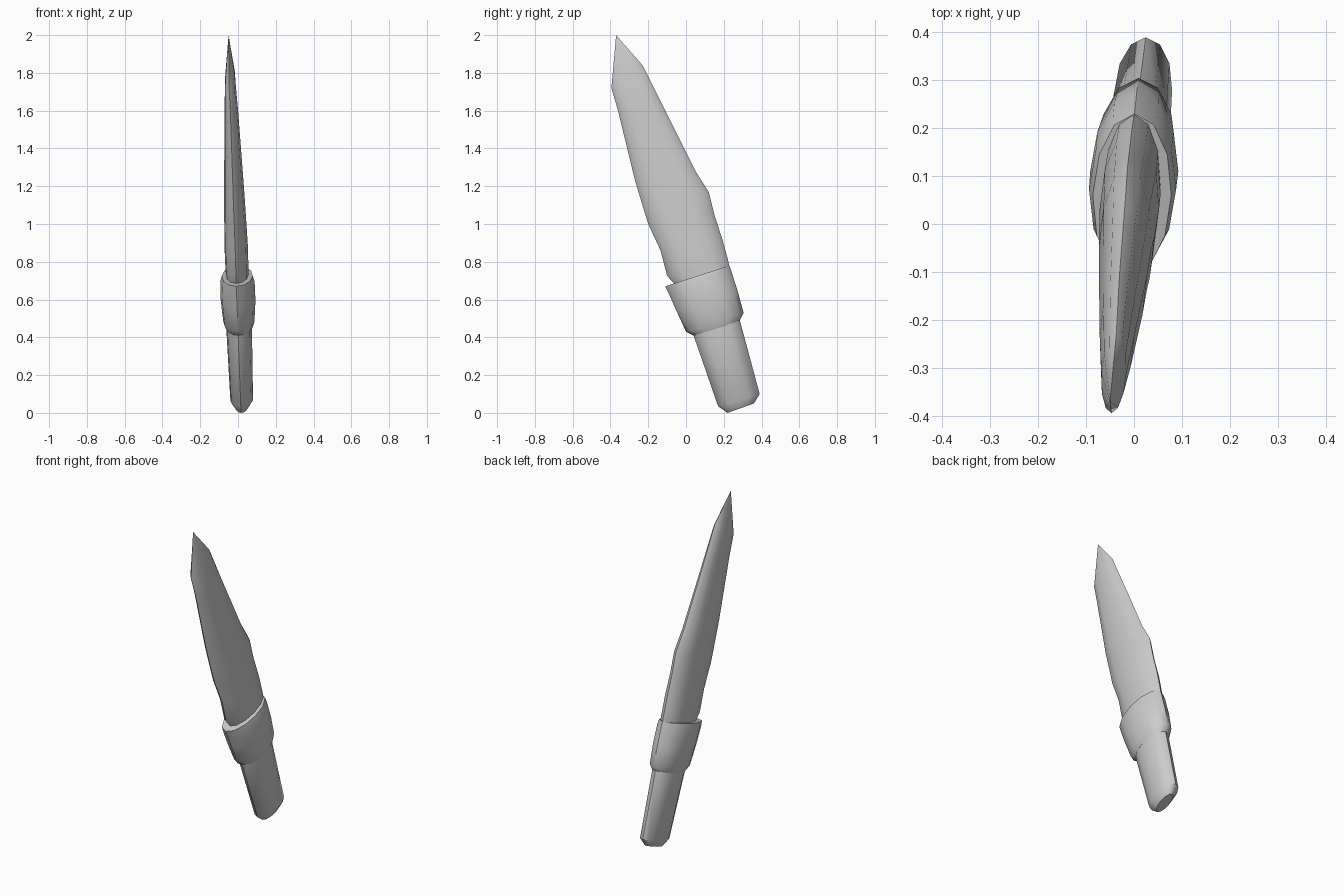
import bpy, bmesh
from math import cos, sin, pi, radians

if "Cube" in bpy.data.objects:
    bpy.data.objects.remove(bpy.data.objects["Cube"])

SIDES = 12


def lean(z):
    # the whole knife drifts sideways slightly with height
    return 0.022 - 0.036 * z


def loft(name, stations, tip=None, angle=42):
    """Loft oval rings; station = front y, front z, back y, back z, half width."""
    bm = bmesh.new()
    rings = []
    for fy, fz, by, bz, hw in stations:
        ring = []
        for i in range(SIDES):
            a = 2 * pi * i / SIDES
            t = (1 + cos(a)) / 2
            y, z = fy + (by - fy) * t, fz + (bz - fz) * t
            x = lean((fz + bz) / 2) + 0.005 * cos(a) + hw * sin(a)
            ring.append(bm.verts.new((x, y, z)))
        rings.append(ring)
    for lo, hi in zip(rings, rings[1:]):
        for i in range(SIDES):
            j = (i + 1) % SIDES
            bm.faces.new((lo[i], lo[j], hi[j], hi[i]))
    bm.faces.new(rings[0])
    if tip:
        point = bm.verts.new(tip)
        for i in range(SIDES):
            bm.faces.new((rings[-1][i], rings[-1][(i + 1) % SIDES], point))
    else:
        bm.faces.new(rings[-1])
    bmesh.ops.recalc_face_normals(bm, faces=bm.faces)
    mesh = bpy.data.meshes.new(name)
    bm.to_mesh(mesh)
    bm.free()
    obj = bpy.data.objects.new(name, mesh)
    bpy.context.collection.objects.link(obj)
    bpy.ops.object.select_all(action='DESELECT')
    obj.select_set(True)
    bpy.context.view_layer.objects.active = obj
    bpy.ops.object.shade_smooth_by_angle(angle=radians(angle))
    return obj


# Handle with a bevelled butt
loft("handle", [
    (0.22, 0.00, 0.36, 0.05, 0.03),
    (0.17, 0.035, 0.39, 0.10, 0.06),
    (0.04, 0.41, 0.285, 0.49, 0.068),
])

# Flared collar with a flat top
loft("collar", [
    (0.04, 0.41, 0.28, 0.48, 0.068),
    (0.00, 0.43, 0.305, 0.53, 0.082),
    (-0.055, 0.55, 0.275, 0.64, 0.092),
    (-0.095, 0.64, 0.24, 0.75, 0.091),
    (-0.11, 0.67, 0.23, 0.78, 0.082),
])

# Blade, seated in the collar and tapering to a point
loft("blade", [
    (-0.04, 0.66, 0.235, 0.74, 0.058),
    (-0.10, 0.725, 0.225, 0.80, 0.061),
    (-0.135, 0.86, 0.195, 0.91, 0.062),
    (-0.20, 1.00, 0.15, 1.05, 0.058),
    (-0.225, 1.08, 0.12, 1.17, 0.055),
    (-0.27, 1.23, 0.05, 1.28, 0.05),
    (-0.36, 1.60, -0.11, 1.60, 0.036),
    (-0.395, 1.72, -0.23, 1.84, 0.026),
], tip=(-0.05, -0.37, 2.0))
